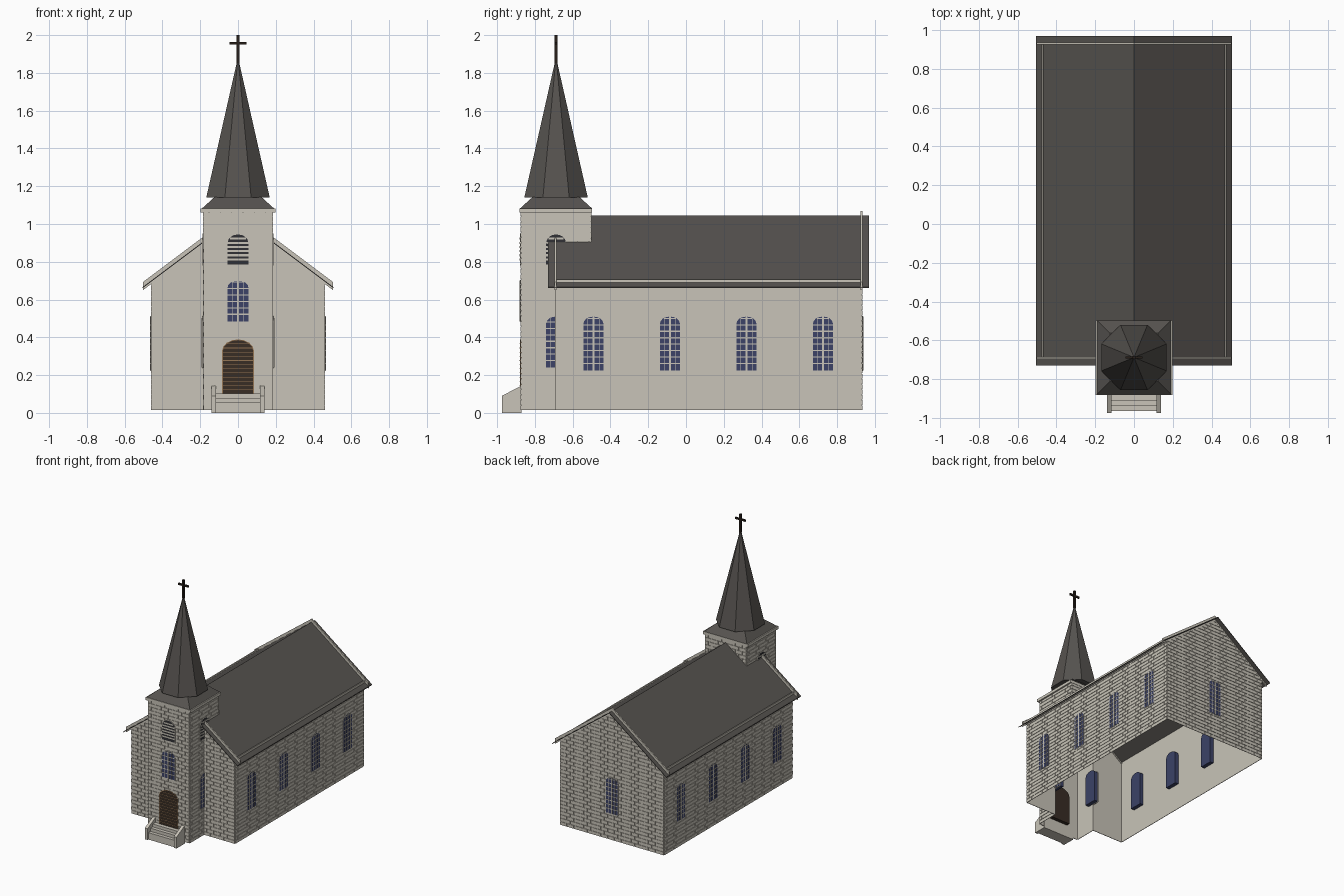
import bpy, bmesh, math
from mathutils import Matrix, Vector

if "Cube" in bpy.data.objects:
    bpy.data.objects.remove(bpy.data.objects["Cube"])


def material(name, rgb):
    m = bpy.data.materials.new(name)
    m.use_nodes = True
    m.diffuse_color = (*rgb, 1)
    m.node_tree.nodes["Principled BSDF"].inputs["Base Color"].default_value = (*rgb, 1)
    return m


STONE = material("pale stone", (0.58, 0.55, 0.48))
SLATE = material("dark slate", (0.092, 0.085, 0.078))
GLASS = material("blue glass", (0.045, 0.055, 0.135))
WOOD = material("dark wood", (0.04, 0.026, 0.018))
TAN = material("tan wood", (0.3, 0.18, 0.09))
IRON = material("dark iron", (0.02, 0.013, 0.009))
SHADE = material("louvre shadow", (0.03, 0.03, 0.035))

BASE, RIDGE, SLOPE = 0.015, 1.045, 0.75
WALL_X, FRONT, BACK = 0.457, -0.69, 0.93
TOWER_X, TOWER_F, TOWER_B = 0.182, -0.872, -0.503


def roof_z(x):
    return RIDGE - SLOPE * abs(x)


def finish(name, bm, mat):
    bmesh.ops.recalc_face_normals(bm, faces=bm.faces)
    me = bpy.data.meshes.new(name)
    bm.to_mesh(me)
    bm.free()
    me.materials.append(mat)
    ob = bpy.data.objects.new(name, me)
    bpy.context.scene.collection.objects.link(ob)
    return ob


def prism(bm, poly, inner, outer, frame=Matrix()):
    """Extrude an (across, up) outline outwards along the frame's -y."""
    a = [bm.verts.new(frame @ Vector((u, -inner, z))) for u, z in poly]
    b = [bm.verts.new(frame @ Vector((u, -outer, z))) for u, z in poly]
    bm.faces.new(a)
    bm.faces.new(b[::-1])
    for i in range(len(a)):
        j = (i + 1) % len(a)
        bm.faces.new((a[i], b[i], b[j], a[j]))


def rect(u0, u1, z0, z1):
    return [(u0, z0), (u1, z0), (u1, z1), (u0, z1)]


def sheet(bm, poly, frame):
    bm.faces.new([bm.verts.new(frame @ Vector((u, 0, z))) for u, z in poly])


def facing(x, y, degrees):
    return Matrix.Translation((x, y, 0)) @ Matrix.Rotation(math.radians(degrees), 4, 'Z')


class Opening:
    def __init__(self, u, w, z0, z1, rise):
        self.u, self.w, self.z0, self.z1, self.rise = u, w, z0, z1, rise
        self.spring = z1 - rise

    def half(self, z):
        """Half width at a height."""
        if z < self.z0 or z > self.z1:
            return 0
        t = max(0, z - self.spring) / self.rise
        return self.w * math.sqrt(max(0, 1 - t * t))

    def top(self, u):
        return self.spring + self.rise * math.sqrt(max(0, 1 - (u / self.w) ** 2))

    def outline(self, grow=0.0):
        arc = [(self.u + (self.w + grow) * math.cos(a), self.spring + (self.rise + grow) * math.sin(a))
               for a in (math.pi * i / 8 for i in range(9))]
        return [(self.u - self.w - grow, self.z0 - grow), (self.u + self.w + grow, self.z0 - grow)] + arc


def bricks(bm, frame, u0, u1, z0, z1, openings=(), row=0.028, length=0.06, gap=0.003):
    """Running-bond courses, broken at openings."""
    n = round((z1 - z0) / row)
    row = (z1 - z0) / n
    for k in range(n):
        z = z0 + k * row
        spans = [(u0, u1)]
        for o in openings:
            h = o.half(z + row / 2)
            if h:
                spans = [s for a, b in spans for s in ((a, min(b, o.u - h)), (max(a, o.u + h), b)) if s[1] > s[0]]
        for a, b in spans:
            u = u0 - (k % 2) * length / 2
            while u < b:
                lo, hi = max(a, u), min(b, u + length - gap)
                if hi - lo > 0.004:
                    prism(bm, rect(lo, hi, z, z + row - gap), 0, 0.004, frame)
                u += length


def infill(name, o, frame, pane, bar, kind):
    """Frame, pane and bars of one opening."""
    bm = bmesh.new()
    prism(bm, o.outline(0.004), 0, 0.006, frame)
    finish(name + "_frame", bm, TAN if kind == "door" else STONE)
    bm = bmesh.new()
    prism(bm, o.outline(), -0.03, 0.007, frame)
    finish(name + "_pane", bm, pane)
    bm = bmesh.new()
    step, thick = {"window": (0.034, 0.006), "louvre": (0.022, 0.011), "door": (0.022, 0.003)}[kind]
    z = o.z0 + step
    while z < o.z1 - 0.01:
        h = o.half(z + thick)
        prism(bm, rect(o.u - h, o.u + h, z, z + thick), 0.007, 0.009, frame)
        z += step
    if kind == "window":
        for off, half in ((0, 0.005), (-0.03, 0.0015), (0.03, 0.0015)):
            prism(bm, rect(o.u + off - half, o.u + off + half, o.z0, o.top(off)), 0.007, 0.010, frame)
    finish(name + "_bars", bm, bar)


# Nave walls: open underneath, with a gap where the tower joins
side_l, side_r = facing(WALL_X, 0, 90), facing(-WALL_X, 0, -90)
front, back = facing(0, FRONT, 0), facing(0, BACK, 180)
rows_y = [-0.49, -0.085, 0.32, 0.725]
left_windows = [Opening(y, 0.052, 0.225, 0.51, 0.035) for y in rows_y]
right_windows = [Opening(-y, 0.052, 0.225, 0.51, 0.035) for y in rows_y]
back_window = Opening(0, 0.052, 0.225, 0.51, 0.035)
eave = roof_z(WALL_X)
bm = bmesh.new()
sheet(bm, rect(FRONT, BACK, BASE, eave), side_l)
sheet(bm, rect(-BACK, -FRONT, BASE, eave), side_r)
sheet(bm, [(-WALL_X, BASE), (WALL_X, BASE), (WALL_X, eave), (0, RIDGE), (-WALL_X, eave)], back)
for s in (-1, 1):
    sheet(bm, [(s * TOWER_X, BASE), (s * WALL_X, BASE), (s * WALL_X, eave), (s * TOWER_X, roof_z(TOWER_X))], front)
finish("nave_walls", bm, STONE)

bm = bmesh.new()
bricks(bm, side_l, FRONT, BACK, BASE, eave, left_windows)
bricks(bm, side_r, -BACK, -FRONT, BASE, eave, right_windows)
bricks(bm, back, -WALL_X, WALL_X, BASE, RIDGE, [back_window])
for s in (-1, 1):
    lo, hi = sorted((s * TOWER_X, s * WALL_X))
    bricks(bm, front, lo, hi, BASE, roof_z(TOWER_X))
for s in (-1, 1):
    bmesh.ops.bisect_plane(bm, geom=bm.verts[:] + bm.edges[:] + bm.faces[:], plane_co=(0, 0, RIDGE - 0.004),
                           plane_no=(s * SLOPE, 0, 1), clear_outer=True)
finish("nave_bricks", bm, STONE)

for i in range(4):
    infill(f"left_window_{i + 1}", left_windows[i], side_l, GLASS, STONE, "window")
    infill(f"right_window_{i + 1}", right_windows[i], side_r, GLASS, STONE, "window")
infill("back_window", back_window, back, GLASS, STONE, "window")


# Nave roof, rake boards and eave strips
def gable_band(x, low, high):
    return [(-x, roof_z(x) + low), (0, RIDGE + low), (x, roof_z(x) + low),
            (x, roof_z(x) + high), (0, RIDGE + high), (-x, roof_z(x) + high)]


bm = bmesh.new()
prism(bm, gable_band(0.505, -0.006, 0), 0.73, -0.97)
finish("nave_roof", bm, SLATE)
bm = bmesh.new()
for y in (FRONT, BACK):
    prism(bm, gable_band(0.503, -0.018, 0.025), -y - 0.005, -y + 0.005)
for s in (-1, 1):
    prism(bm, rect(s * 0.47 - 0.004, s * 0.47 + 0.004, 0.68, 0.707), -FRONT, -BACK)
finish("roof_trim", bm, STONE)

# Tower shell
t_front, t_back = facing(0, TOWER_F, 0), facing(0, TOWER_B, 180)
TOP, JOIN = 1.07, roof_z(TOWER_X) - 0.01
bm, courses = bmesh.new(), bmesh.new()
sheet(bm, rect(-TOWER_X, TOWER_X, BASE, TOP), t_front)
sheet(bm, rect(-TOWER_X, TOWER_X, JOIN, TOP), t_back)
door = Opening(0, 0.08, 0.1, 0.385, 0.055)
front_window = Opening(0, 0.055, 0.485, 0.7, 0.035)
front_louvre = Opening(0, 0.055, 0.785, 0.945, 0.045)
bricks(courses, t_front, -TOWER_X, TOWER_X, BASE, TOP, [door, front_window, front_louvre])
bricks(courses, t_back, -TOWER_X, TOWER_X, JOIN, TOP)
infill("door", door, t_front, WOOD, TAN, "door")
infill("tower_front_window", front_window, t_front, GLASS, STONE, "window")
infill("tower_front_louvre", front_louvre, t_front, SHADE, STONE, "louvre")
for name, s in (("left", 1), ("right", -1)):
    f = facing(s * TOWER_X, 0, s * 90)
    window = Opening(s * -0.688, 0.052, 0.24, 0.51, 0.035)
    louvre = Opening(s * -0.688, 0.052, 0.785, 0.945, 0.045)
    sheet(bm, [(s * u, z) for u, z in ((TOWER_F, BASE), (FRONT, BASE), (FRONT, JOIN),
                                       (TOWER_B, JOIN), (TOWER_B, TOP), (TOWER_F, TOP))], f)
    lo, hi = sorted((s * TOWER_F, s * FRONT))
    bricks(courses, f, lo, hi, BASE, JOIN, [window, louvre])
    lo, hi = sorted((s * TOWER_F, s * TOWER_B))
    bricks(courses, f, lo, hi, JOIN, TOP, [louvre])
    infill(f"tower_{name}_window", window, f, GLASS, STONE, "window")
    infill(f"tower_{name}_louvre", louvre, f, SHADE, STONE, "louvre")
finish("tower_walls", bm, STONE)
finish("tower_bricks", courses, STONE)

# Cornice, skirt roof and eight-sided spire
bm = bmesh.new()
prism(bm, rect(-0.198, 0.198, 1.06, 1.083), 0.497, 0.882)
finish("cornice", bm, STONE)
TOWER_Y = -0.688


def cone(name, sides, low, high, z0, z1, mat):
    """Frustum with a flat side to the front; sizes are to the flats."""
    bm = bmesh.new()
    k = 1 / math.cos(math.pi / sides)
    turn = Matrix.Translation((0, TOWER_Y, (z0 + z1) / 2)) @ Matrix.Rotation(math.pi / sides, 4, 'Z')
    bmesh.ops.create_cone(bm, cap_ends=True, segments=sides, radius1=low * k, radius2=high * k,
                          depth=z1 - z0, matrix=turn)
    finish(name, bm, mat)


cone("skirt_roof", 4, 0.19, 0.125, 1.083, 1.142, SLATE)
cone("spire", 8, 0.168, 0.003, 1.14, 1.87, SLATE)

# Cross
bm = bmesh.new()
prism(bm, rect(-0.007, 0.007, 1.85, 2.0), -TOWER_Y - 0.007, -TOWER_Y + 0.007)
prism(bm, rect(-0.045, 0.045, 1.95, 1.964), -TOWER_Y - 0.006, -TOWER_Y + 0.006)
finish("cross", bm, IRON)

# Entrance steps between sloping side walls
bm = bmesh.new()
for y, z in ((0.965, 0.055), (0.938, 0.08), (0.91, 0.103)):
    prism(bm, rect(-0.116, 0.116, z - 0.055, z), 0.87, y)
finish("steps", bm, STONE)
bm = bmesh.new()
for s in (-1, 1):
    prism(bm, [(-0.975, 0), (-0.87, 0), (-0.87, 0.145), (-0.975, 0.09)], s * 0.116, s * 0.14, facing(0, 0, 90))
finish("step_side_walls", bm, STONE)
